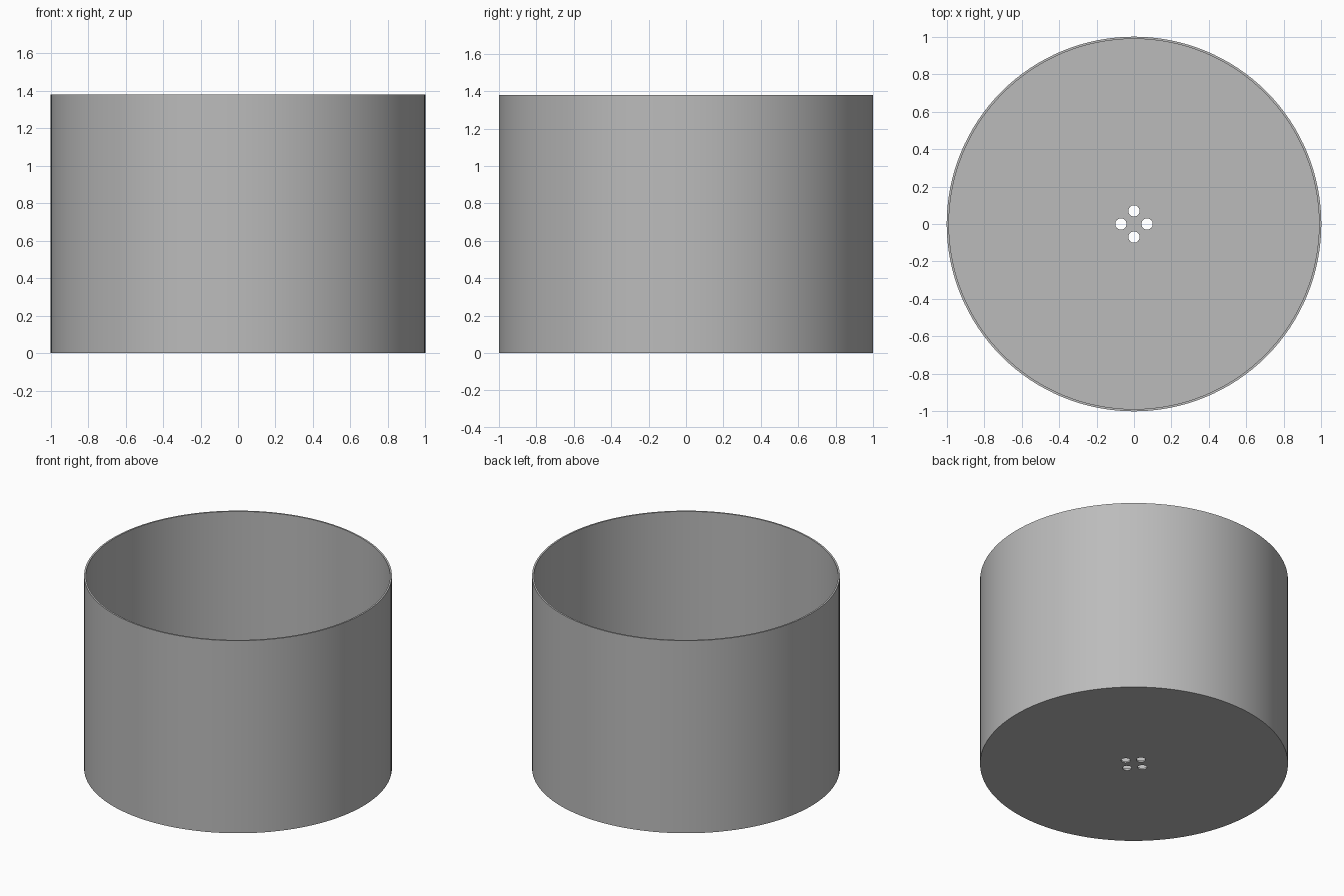
import bpy, math

if "Cube" in bpy.data.objects:
    bpy.data.objects.remove(bpy.data.objects["Cube"])

R, WALL, H, FLOOR = 1.0, 0.012, 1.38, 0.012
HOLE_R, HOLE_DIST = 0.03, 0.07

grey = bpy.data.materials.new("plain grey")
grey.diffuse_color = (0.5, 0.5, 0.5, 1)
grey.use_nodes = True
grey.node_tree.nodes["Principled BSDF"].inputs["Base Color"].default_value = grey.diffuse_color


def cylinder(name, radius, z0, z1, sides, x=0, y=0):
    bpy.ops.mesh.primitive_cylinder_add(vertices=sides, radius=radius, depth=z1 - z0,
                                        location=(x, y, (z0 + z1) / 2))
    ob = bpy.context.object
    ob.name = name
    ob.data.materials.append(grey)
    return ob


# Open round pot: solid outer body, hollowed out above the floor
pot = cylinder("pot", R, 0, H, 128)
cutters = [cylinder("hollow_cutter", R - WALL, FLOOR, H + 0.2, 128)]

# Four drain holes around the middle of the floor
for i in range(4):
    a = i * math.pi / 2
    cutters.append(cylinder(f"drain_cutter_{i + 1}", HOLE_R, -0.1, 0.1, 32,
                            HOLE_DIST * math.cos(a), HOLE_DIST * math.sin(a)))

bpy.context.view_layer.objects.active = pot
for c in cutters:
    mod = pot.modifiers.new(c.name, 'BOOLEAN')
    mod.operation = 'DIFFERENCE'
    mod.solver = 'EXACT'
    mod.object = c
    bpy.ops.object.modifier_apply(modifier=mod.name)
for c in cutters:
    bpy.data.objects.remove(c, do_unlink=True)

# Smooth walls with crisp rims
bpy.ops.object.select_all(action='DESELECT')
pot.select_set(True)
bpy.ops.object.shade_smooth_by_angle(angle=math.radians(30))
